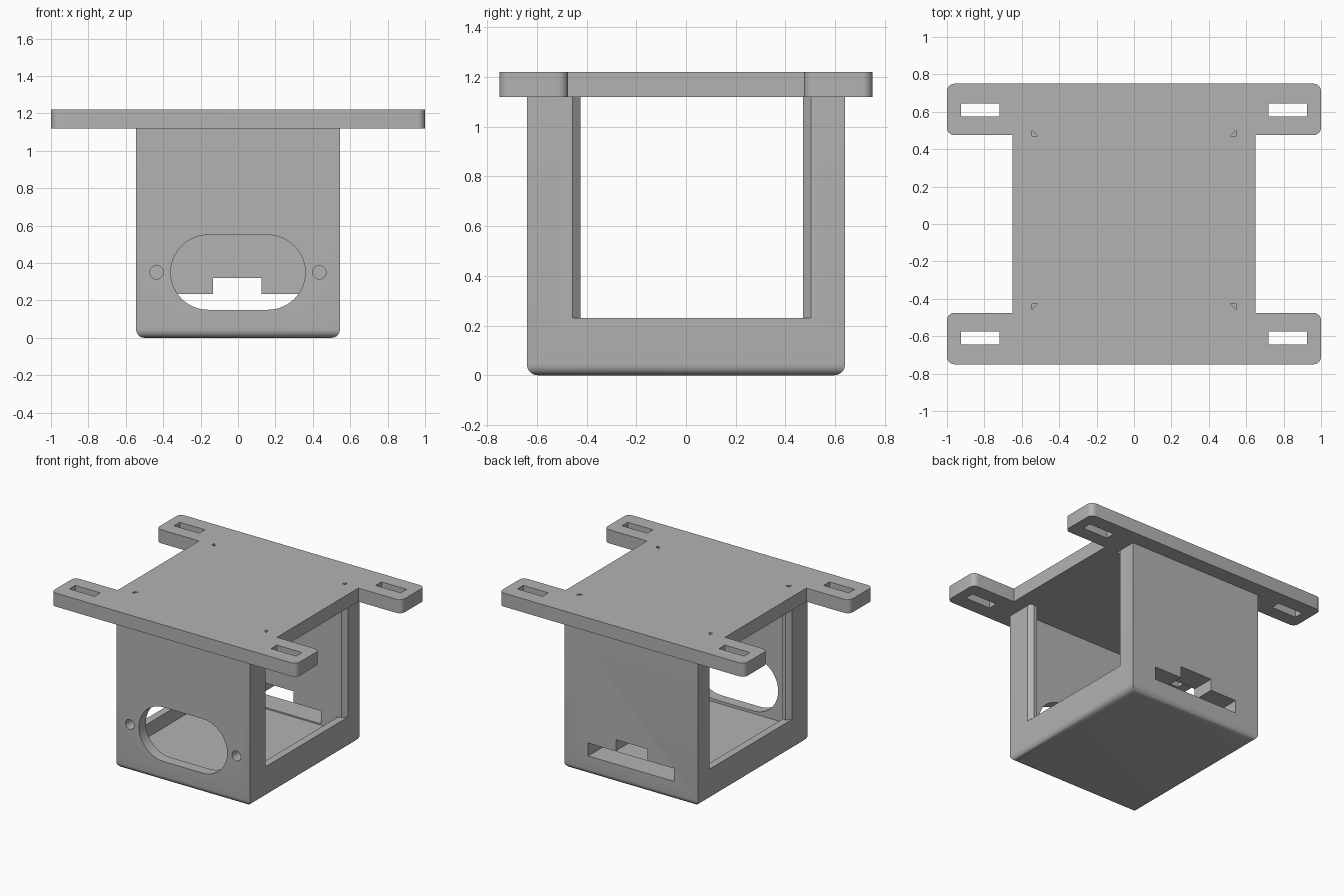
import bpy
import bmesh
import math

old = bpy.data.objects.get("Cube")
if old:
    bpy.data.objects.remove(old, do_unlink=True)

grey = bpy.data.materials.new("plain grey")
grey.use_nodes = True
grey.diffuse_color = (0.45, 0.45, 0.45, 1)
grey.node_tree.nodes["Principled BSDF"].inputs["Base Color"].default_value = (0.45, 0.45, 0.45, 1)


def prism(name, outline, low, high, axis="z"):
    """Extrude an outline along z, or an (x, z) outline along y."""
    def place(a, b, d):
        return (a, b, d) if axis == "z" else (a, d, b)
    bm = bmesh.new()
    face = bm.faces.new([bm.verts.new(place(a, b, low)) for a, b in outline])
    ext = bmesh.ops.extrude_face_region(bm, geom=[face])
    top = [v for v in ext["geom"] if isinstance(v, bmesh.types.BMVert)]
    bmesh.ops.translate(bm, verts=top, vec=place(0, 0, high - low))
    bmesh.ops.recalc_face_normals(bm, faces=bm.faces)
    mesh = bpy.data.meshes.new(name)
    bm.to_mesh(mesh)
    bm.free()
    obj = bpy.data.objects.new(name, mesh)
    bpy.context.collection.objects.link(obj)
    mesh.materials.append(grey)
    return obj


def rect(x0, x1, y0, y1):
    return [(x0, y0), (x1, y0), (x1, y1), (x0, y1)]


def stadium(cx, cz, half, r, steps):
    pts = []
    for i in range(2 * steps + 2):
        side, k = (1, i) if i <= steps else (-1, i - 1)
        a = -math.pi / 2 + math.pi * k / steps
        pts.append((cx + side * half + r * math.cos(a), cz + r * math.sin(a)))
    return pts


def circle(cx, cz, r, steps=24):
    return [(cx + r * math.cos(math.tau * i / steps),
             cz + r * math.sin(math.tau * i / steps)) for i in range(steps)]


def bevel_edges(obj, test, radius, segments):
    bm = bmesh.new()
    bm.from_mesh(obj.data)
    edges = [e for e in bm.edges if test(e.verts[0].co, e.verts[1].co)]
    bmesh.ops.bevel(bm, geom=edges, offset=radius, segments=segments,
                    profile=0.5, affect="EDGES")
    bm.to_mesh(obj.data)
    bm.free()


def cut(obj, cutters):
    for c in cutters:
        c.hide_render = True
        m = obj.modifiers.new("cut", "BOOLEAN")
        m.operation = "DIFFERENCE"
        m.solver = "EXACT"
        m.object = c
    bpy.context.view_layer.update()
    mesh = bpy.data.meshes.new_from_object(
        obj.evaluated_get(bpy.context.evaluated_depsgraph_get()))
    obj.modifiers.clear()
    obj.data = mesh
    for c in cutters:
        bpy.data.objects.remove(c, do_unlink=True)


def smooth(obj):
    bpy.ops.object.select_all(action="DESELECT")
    obj.select_set(True)
    bpy.context.view_layer.objects.active = obj
    bpy.ops.object.shade_smooth_by_angle(angle=math.radians(35))


# Housing with rounded lower edges
W, D, H = 0.545, 0.64, 1.12
housing = prism("housing", rect(-W, W, -D, D), 0, H)
bevel_edges(housing, lambda a, b: a.z < 0.01 and b.z < 0.01, 0.045, 6)

# Side openings, flared at the outer edges of the posts
Y0, Y1, F, X1 = -0.425, 0.47, 0.032, 0.515
half = [(X1, Y0), (W, Y0 - F), (0.8, Y0 - F), (0.8, Y1 + F), (W, Y1 + F), (X1, Y1)]
window = half + [(-x, y) for x, y in reversed(half)]

# Rear port: wide slot with a taller centre
port = [(-0.35, 0.14), (0.35, 0.14), (0.35, 0.235), (0.125, 0.235),
        (0.125, 0.32), (-0.135, 0.32), (-0.135, 0.235), (-0.35, 0.235)]

cutters = [
    prism("cavity", rect(-0.49, 0.49, -0.56, Y1), 0.13, 1.3),
    prism("side_opening", window, 0.23, 1.3),
    prism("front_oval", stadium(0, 0.35, 0.16, 0.2, 24), -0.8, -0.5, "y"),
    prism("rear_port", port, 0.4, 0.8, "y"),
]
cutters += [prism("screw_hole", circle(s * 0.435, 0.35, 0.036), -0.8, -0.5, "y")
            for s in (-1, 1)]
cut(housing, cutters)
smooth(housing)

# Mounting plate with four arms
A, M, N, P = 1.0, 0.65, 0.475, 0.75
right = [(A, -P), (A, -N), (M, -N), (M, N), (A, N), (A, P)]
plate = prism("mounting_plate", right + [(-x, y) for x, y in reversed(right)], H, 1.22)
bevel_edges(plate, lambda a, b: abs(a.x) > 0.99 and abs(a.z - b.z) > 0.05, 0.04, 6)

# Arm slots and small triangular corner openings
cutters = []
for s in (-1, 1):
    for t in (-1, 1):
        x0, x1 = sorted((s * 0.72, s * 0.925))
        cutters.append(prism("arm_slot", rect(x0, x1, t * 0.61 - 0.034, t * 0.61 + 0.034), 1, 1.4))
        y = Y1 if t > 0 else Y0
        tri = [(s * X1, y), (s * W, y), (s * W, y + t * F)]
        cutters.append(prism("corner_opening", tri, 1, 1.4))
cut(plate, cutters)
smooth(plate)
